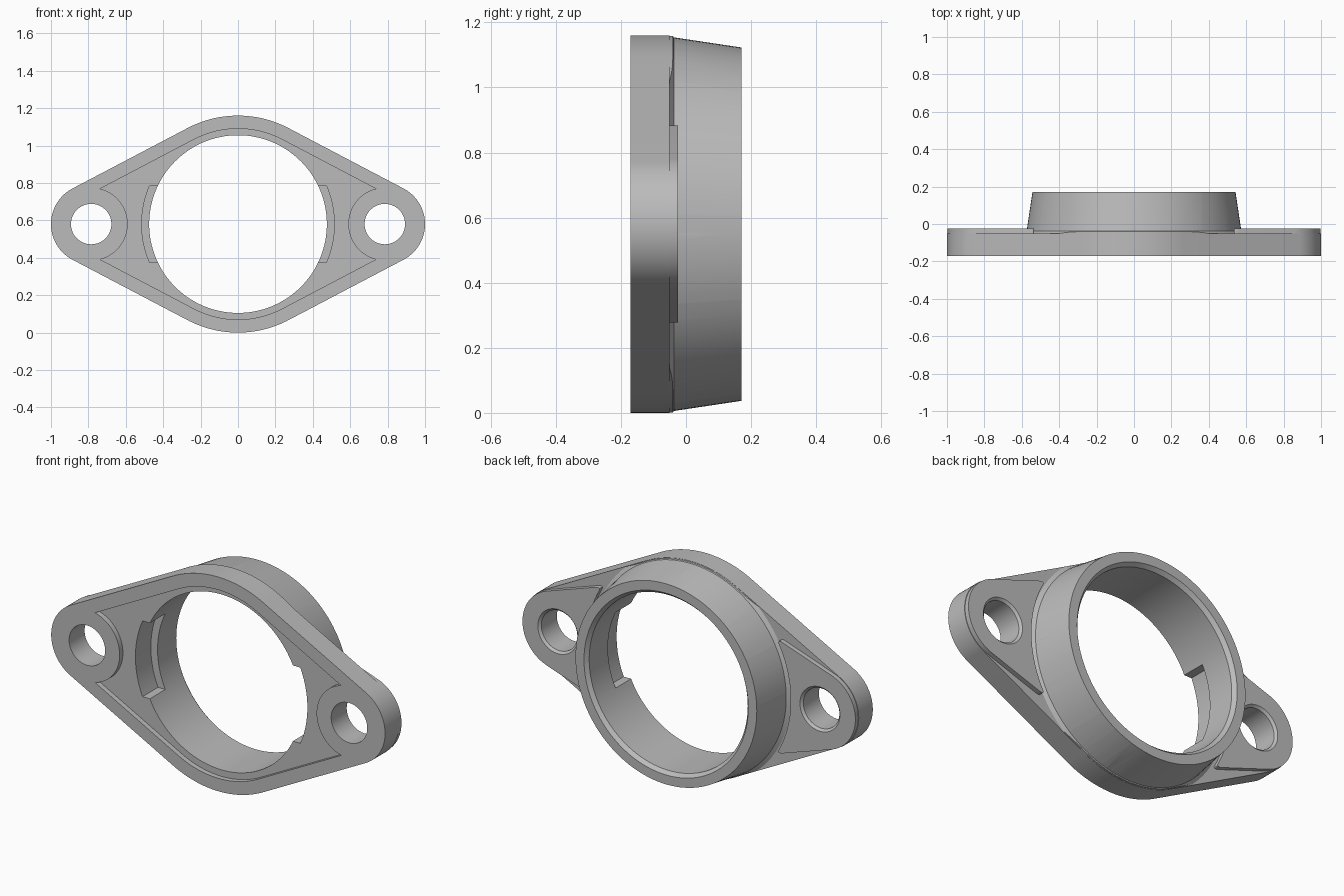
import bpy, bmesh
from math import sin, cos, asin, radians, pi

if "Cube" in bpy.data.objects:
    bpy.data.objects.remove(bpy.data.objects["Cube"], do_unlink=True)

MID = 0.58       # height of the bore axis
BOLT = 0.785     # bolt hole distance from the axis

metal = bpy.data.materials.new("plain_grey_metal")
metal.use_nodes = True
metal.diffuse_color = (0.5, 0.5, 0.5, 1)
metal.node_tree.nodes["Principled BSDF"].inputs["Base Color"].default_value = (0.5, 0.5, 0.5, 1)


def arc(r, start, end, n, cx=0):
    """Points on an arc in the x-z plane, both ends included."""
    steps = [start + (end - start) * i / n for i in range(n + 1)]
    return [(cx + r * cos(t), r * sin(t)) for t in steps]


def circle(r, cx=0, n=128):
    return arc(r, 0, 2 * pi, n, cx)[:-1]


def diamond(big, small):
    """Tangent outline around a central circle and two end circles."""
    b = pi / 2 - asin((big - small) / BOLT)
    return (arc(small, -b, b, 40, BOLT) + arc(big, b, pi - b, 40)
            + arc(small, pi - b, pi + b, 40, -BOLT) + arc(big, pi + b, 2 * pi - b, 40))


def solid(name, sections, round_corners=0):
    """Loft matching outlines along y; each section is (points, y)."""
    bm = bmesh.new()
    loops = [[bm.verts.new((x, y, z + MID)) for x, z in pts] for pts, y in sections]
    n = len(loops[0])
    for a, b in zip(loops, loops[1:]):
        for i in range(n):
            j = (i + 1) % n
            bm.faces.new((a[i], a[j], b[j], b[i]))
    bm.faces.new(loops[0])
    bm.faces.new(loops[-1])
    bmesh.ops.recalc_face_normals(bm, faces=bm.faces)
    if round_corners:
        corners = [e for e in bm.edges
                   if abs(e.verts[0].co.y - e.verts[1].co.y) > 0.01
                   and e.calc_face_angle(0) > radians(40)]
        bmesh.ops.bevel(bm, geom=corners, offset=round_corners, segments=6,
                        profile=0.5, affect='EDGES')
    mesh = bpy.data.meshes.new(name)
    bm.to_mesh(mesh)
    bm.free()
    mesh.materials.append(metal)
    obj = bpy.data.objects.new(name, mesh)
    bpy.context.collection.objects.link(obj)
    return obj


def combine(target, tool, operation):
    """Apply a boolean and discard the tool."""
    mod = target.modifiers.new(operation, 'BOOLEAN')
    mod.operation = operation
    mod.solver = 'EXACT'
    mod.object = tool
    bpy.context.view_layer.objects.active = target
    bpy.ops.object.modifier_apply(modifier=mod.name)
    bpy.data.objects.remove(tool, do_unlink=True)


def flip(pts, side):
    return [(x * side, z) for x, z in pts]


# Flange plate
outline = diamond(0.58, 0.215)
body = solid("bearing_flange", [(outline, -0.17), (outline, -0.05)])

# Tapered collar at the back, with a small fillet kept inside the outline
fillet = solid("fillet", [(circle(0.594), -0.07), (circle(0.594), -0.05), (circle(0.57), -0.035)])
combine(fillet, solid("trim", [(diamond(0.579, 0.2), -0.2), (diamond(0.579, 0.2), 0.1)]), 'INTERSECT')
combine(body, fillet, 'UNION')
collar = solid("collar", [(circle(0.57), -0.1), (circle(0.576), -0.05), (circle(0.543), 0.17)])
combine(body, collar, 'UNION')

# Raised pads around the bolt holes, hollowed to follow the collar
pad_end, pad_mid, pad_inner = 0.212, 0.46, 0.61
lean = pi / 2 - asin((pad_mid - pad_end) / BOLT)
reach = radians(30.8)
pad = arc(pad_end, -lean, lean, 40, BOLT) + arc(pad_inner, reach, -reach, 24)
for side in (1, -1):
    p = flip(pad, side)
    combine(body, solid("pad", [(p, -0.1), (p, -0.025)], 0.04), 'UNION')

# Shallow front pocket that leaves a boss around each bolt hole
inner = diamond(0.51, 0.145)
pocket = solid("pocket", [(inner, -0.3), (inner, -0.142)])
for side in (1, -1):
    boss = circle(0.195, BOLT * side)
    combine(pocket, solid("boss", [(boss, -0.4), (boss, 0)]), 'DIFFERENCE')
combine(body, pocket, 'DIFFERENCE')

# Main bore with a chamfered back rim
bore = solid("bore", [(circle(0.475), -0.3), (circle(0.475), 0.15),
                      (circle(0.492), 0.17), (circle(0.492), 0.3)])
combine(body, bore, 'DIFFERENCE')

# Side slots and chamfered bolt holes
half = asin(0.205 / 0.515)
slot = arc(0.515, -half, half, 20) + [(0.4, 0.205), (0.4, -0.205)]
for side in (1, -1):
    s = flip(slot, side)
    combine(body, solid("slot", [(s, -0.3), (s, -0.01)]), 'DIFFERENCE')
    hole, wide = (circle(r, BOLT * side, 64) for r in (0.108, 0.12))
    combine(body, solid("bolt_hole", [(hole, -0.3), (hole, -0.037),
                                      (wide, -0.025), (wide, 0.1)]), 'DIFFERENCE')

# Smooth curves, crisp edges
bpy.ops.object.select_all(action='DESELECT')
body.select_set(True)
bpy.context.view_layer.objects.active = body
bpy.ops.object.shade_smooth_by_angle(angle=radians(25))
